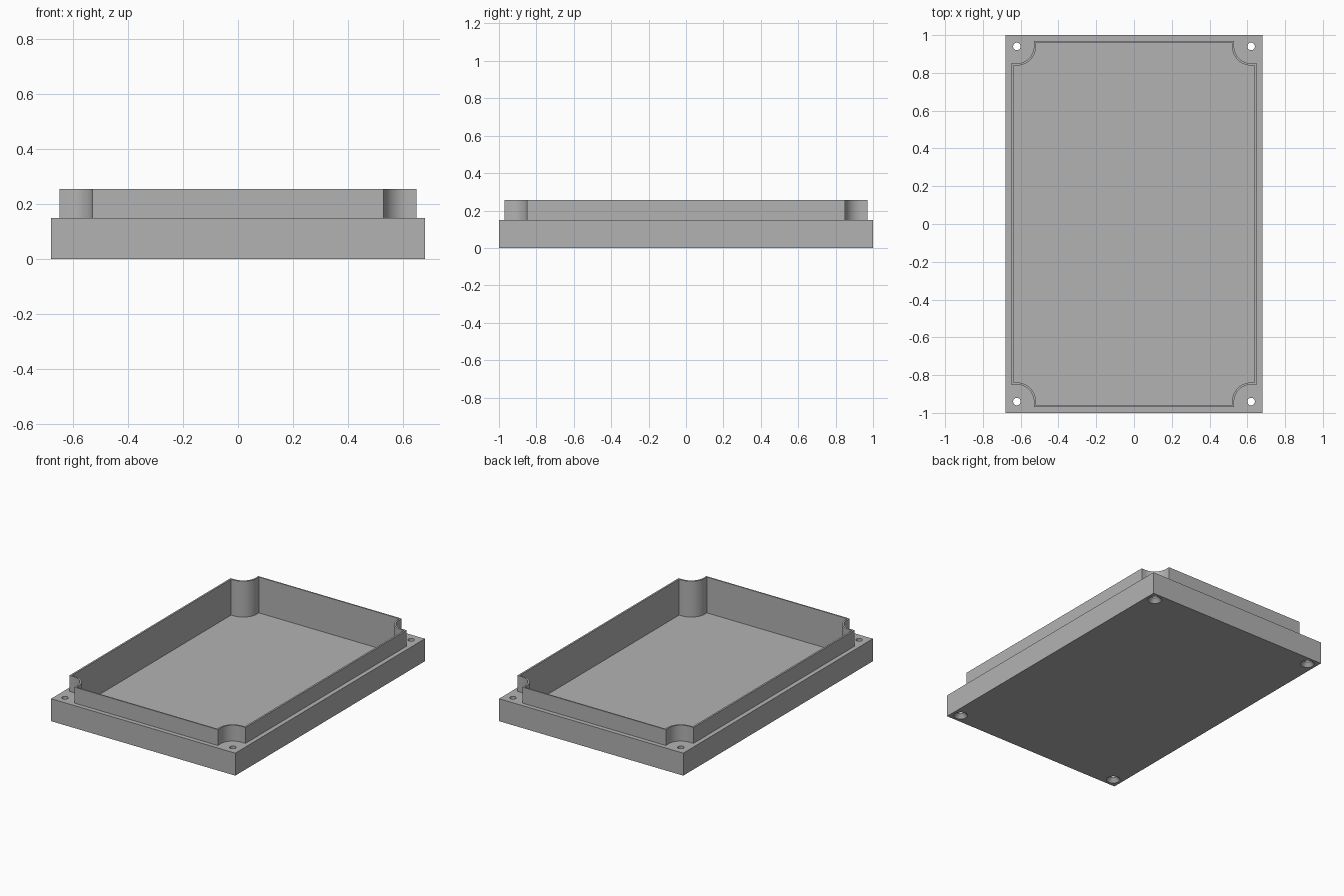
import bpy, bmesh, math

if "Cube" in bpy.data.objects:
    bpy.data.objects.remove(bpy.data.objects["Cube"])

HALF_X, HALF_Y, BASE_TOP, LIP_TOP, FLOOR = 0.68, 1.0, 0.15, 0.256, 0.017
HOLE_X, HOLE_Y = 0.62, 0.94

grey = bpy.data.materials.new("plain grey")
grey.use_nodes = True
colour = (0.448, 0.448, 0.448, 1)
grey.diffuse_color = colour
grey.node_tree.nodes["Principled BSDF"].inputs["Base Color"].default_value = colour


def make_object(name, bm):
    bmesh.ops.recalc_face_normals(bm, faces=bm.faces)
    mesh = bpy.data.meshes.new(name)
    bm.to_mesh(mesh)
    bm.free()
    mesh.materials.append(grey)
    obj = bpy.data.objects.new(name, mesh)
    bpy.context.collection.objects.link(obj)
    return obj


def prism(name, outline, low, high):
    bm = bmesh.new()
    face = bm.faces.new([bm.verts.new((x, y, low)) for x, y in outline])
    top = bmesh.ops.extrude_face_region(bm, geom=[face])["geom"]
    bmesh.ops.translate(bm, vec=(0, 0, high - low),
                        verts=[v for v in top if isinstance(v, bmesh.types.BMVert)])
    return make_object(name, bm)


def scalloped_outline(wall_x, wall_y, radius, steps=16):
    # One corner scooped around its screw hole, repeated in four quadrants
    corner = [(wall_x, HOLE_Y - radius)]
    for i in range(steps + 1):
        a = math.pi / 2 * i / steps
        corner.append((HOLE_X - radius * math.sin(a), HOLE_Y - radius * math.cos(a)))
    corner.append((HOLE_X - radius, wall_y))
    outline = []
    for sx, sy in ((1, 1), (-1, 1), (-1, -1), (1, -1)):
        part = [(x * sx, y * sy) for x, y in corner]
        outline += part if sx * sy > 0 else part[::-1]
    return outline


def screw_cutter(name, x, y, sides=32):
    # Straight shank with a flared head at the underside
    rings = []
    bm = bmesh.new()
    for radius, z in ((0.045, -0.002), (0.043, 0), (0.02, 0.025), (0.02, 0.2)):
        rings.append([bm.verts.new((x + radius * math.cos(math.tau * i / sides),
                                    y + radius * math.sin(math.tau * i / sides), z))
                      for i in range(sides)])
    for a, b in zip(rings, rings[1:]):
        for i in range(sides):
            j = (i + 1) % sides
            bm.faces.new((a[i], a[j], b[j], b[i]))
    bm.faces.new(rings[0])
    bm.faces.new(rings[-1])
    return make_object(name, bm)


def combine(target, tool, operation):
    bpy.context.view_layer.objects.active = target
    mod = target.modifiers.new(operation.lower(), "BOOLEAN")
    mod.operation, mod.solver, mod.object = operation, "EXACT", tool
    bpy.ops.object.modifier_apply(modifier=mod.name)
    bpy.data.objects.remove(tool)


# Slab with raised lip
lid = prism("box_lid", [(-HALF_X, -HALF_Y), (HALF_X, -HALF_Y), (HALF_X, HALF_Y), (-HALF_X, HALF_Y)],
            0, BASE_TOP)
lip = prism("lip", scalloped_outline(0.65, 0.97, 0.09), BASE_TOP / 2, LIP_TOP)
combine(lid, lip, "UNION")

# Hollow interior
cavity = prism("cavity", scalloped_outline(0.638, 0.961, 0.101), FLOOR, LIP_TOP + 0.1)
combine(lid, cavity, "DIFFERENCE")

# Countersunk screw holes
for sx in (-1, 1):
    for sy in (-1, 1):
        combine(lid, screw_cutter("screw_hole", sx * HOLE_X, sy * HOLE_Y), "DIFFERENCE")

bpy.ops.object.select_all(action="DESELECT")
lid.select_set(True)
bpy.context.view_layer.objects.active = lid
bpy.ops.object.shade_smooth_by_angle(angle=math.radians(30))
